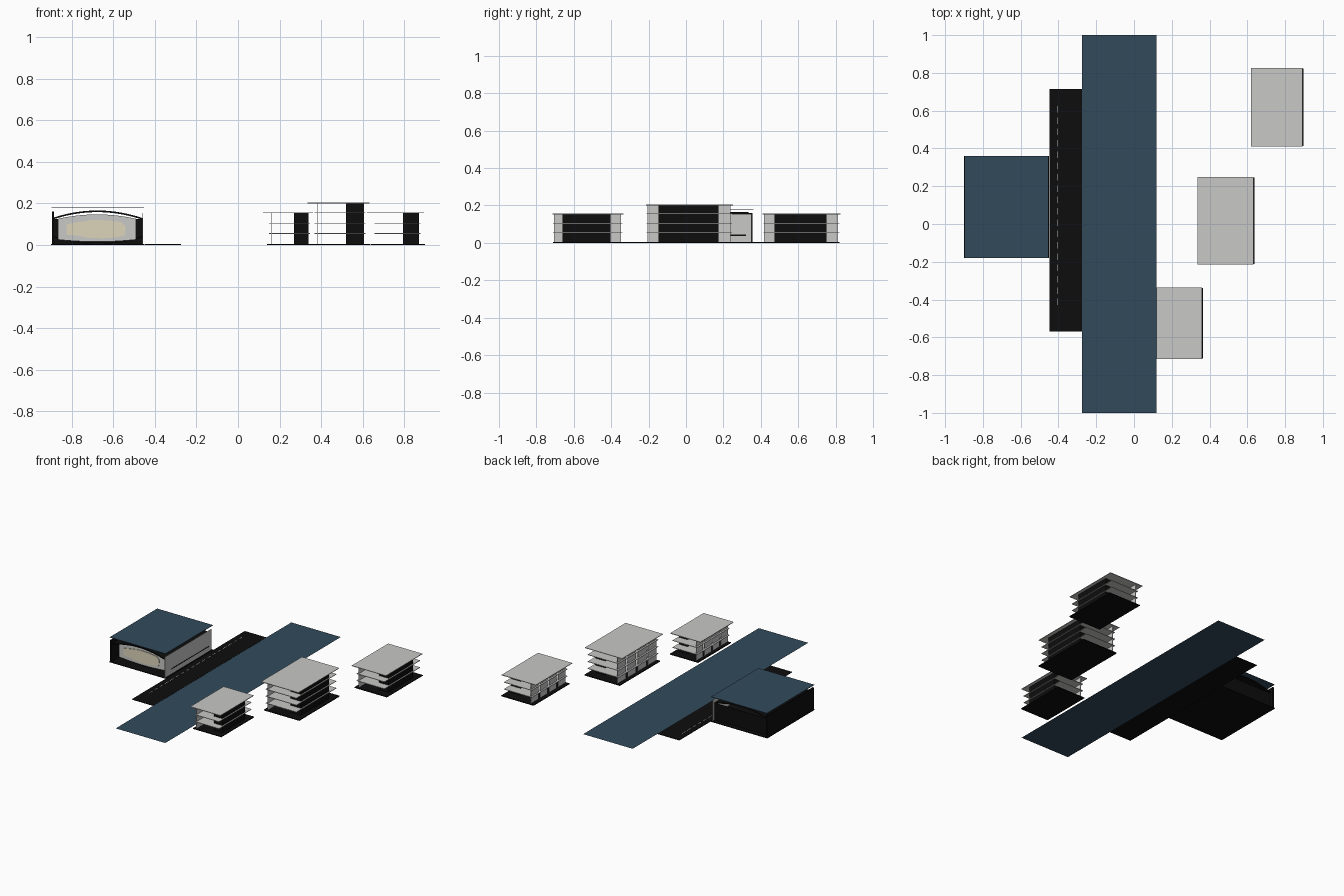
import bpy, bmesh, math

if "Cube" in bpy.data.objects:
    bpy.data.objects.remove(bpy.data.objects["Cube"])


def material(name, r, g, b):
    m = bpy.data.materials.new(name)
    m.diffuse_color = (r, g, b, 1)
    m.use_nodes = True
    m.node_tree.nodes["Principled BSDF"].inputs["Base Color"].default_value = m.diffuse_color
    return m


BLACK = material("black", 0.004, 0.004, 0.004)
GREY = material("light grey", 0.58, 0.58, 0.57)
BLUE = material("slate blue", 0.032, 0.068, 0.105)
SAND = material("sand", 0.72, 0.66, 0.5)


def finish(name, bm, mat):
    bmesh.ops.recalc_face_normals(bm, faces=bm.faces)
    me = bpy.data.meshes.new(name)
    bm.to_mesh(me)
    bm.free()
    me.materials.append(mat)
    ob = bpy.data.objects.new(name, me)
    bpy.context.collection.objects.link(ob)
    return ob


def boxes(name, mat, items):
    """One object from boxes given as (x0, x1, y0, y1, z0, z1)."""
    bm = bmesh.new()
    for x0, x1, y0, y1, z0, z1 in items:
        vs = bmesh.ops.create_cube(bm, size=1)["verts"]
        for v in vs:
            v.co = (x0 if v.co.x < 0 else x1,
                    y0 if v.co.y < 0 else y1,
                    z0 if v.co.z < 0 else z1)
    return finish(name, bm, mat)


def sheet(name, mat, x0, x1, y0, y1, z):
    bm = bmesh.new()
    bm.faces.new([bm.verts.new(p) for p in
                  ((x0, y0, z), (x1, y0, z), (x1, y1, z), (x0, y1, z))])
    return finish(name, bm, mat)


def prism(name, mat, profile, y0, y1):
    """Extrude an x-z outline along y."""
    bm = bmesh.new()
    f = bm.faces.new([bm.verts.new((x, y0, z)) for x, z in profile])
    ext = bmesh.ops.extrude_face_region(bm, geom=[f])["geom"]
    for v in ext:
        if isinstance(v, bmesh.types.BMVert):
            v.co.y = y1
    return finish(name, bm, mat)


def arc(x0, x1, z_end, z_mid, n=20):
    pts = []
    for i in range(n + 1):
        t = i / n
        pts.append((x0 + (x1 - x0) * t, z_end + (z_mid - z_end) * (1 - (2 * t - 1) ** 2)))
    return pts


def shell(name, mat, x0, x1, z_end, z_mid, thick, y0, y1):
    top = arc(x0, x1, z_end, z_mid)
    return prism(name, mat, top + [(x, z - thick) for x, z in reversed(top)], y0, y1)


# River and road
sheet("river", BLUE, -0.275, 0.12, -1, 1, 0.003)
boxes("road", BLACK, [(-0.447, -0.275, -0.57, 0.715, 0, 0.004)])
boxes("road_dashes", GREY, [(-0.408, -0.404, -0.43 + i * 0.06, -0.395 + i * 0.06, 0.003, 0.0048)
                            for i in range(18)])

# Hall
boxes("hall_base", BLACK, [(-0.9, -0.45, -0.18, 0.36, 0, 0.005)])
boxes("hall_roof", BLUE, [(-0.897, -0.452, -0.18, 0.36, 0.178, 0.181)])
boxes("hall_left_wall", BLACK, [(-0.895, -0.885, -0.18, 0.355, 0.005, 0.16)])
boxes("hall_right_wall", GREY, [(-0.459, -0.457, -0.18, 0.35, 0.005, 0.155)])
boxes("hall_back_wall", BLACK, [(-0.885, -0.459, 0.325, 0.329, 0.005, 0.125)])
shell("hall_upper_arch", BLACK, -0.892, -0.46, 0.13, 0.166, 0.008, -0.165, 0.335)
shell("hall_lower_arch", BLACK, -0.892, -0.456, 0.045, 0.012, 0.007, -0.11, 0.32)
prism("hall_front_wall", GREY,
      arc(-0.865, -0.49, 0.126, 0.147) + list(reversed(arc(-0.865, -0.49, 0.026, 0.016))),
      -0.122, -0.118)
prism("hall_mural", SAND,
      [(-0.825, 0.05), (-0.77, 0.045), (-0.72, 0.035), (-0.65, 0.032), (-0.59, 0.036),
       (-0.545, 0.045), (-0.54, 0.09), (-0.56, 0.11), (-0.62, 0.118), (-0.7, 0.12),
       (-0.77, 0.11), (-0.825, 0.1)], -0.126, -0.122)


# Apartment blocks: base, floor slabs, roof, glazed core, facade panels
def block(name, roof, core, x_mid, floors):
    x0, x1, y0, y1 = roof
    cx0, cx1, cy0, cy1 = core
    top = floors[-1]
    boxes(name + "_base", BLACK, [(x0 + 0.02, x1 + 0.005, y0 + 0.003, y1 - 0.003, 0, 0.006)])
    boxes(name + "_roof", GREY, [(x0, x1, y0, y1, top - 0.002, top + 0.002)])
    boxes(name + "_floors", GREY, [(x_mid, cx1 + 0.008, y0 + 0.005, y1 - 0.005, z - 0.0018, z + 0.0018)
                                   for z in floors[:-1]])
    boxes(name + "_core", BLACK, [(cx0, cx1, cy0, cy1, 0.005, top - 0.002)])
    # panels with narrow openings, repeated on each storey
    w0, w1 = y0 + 0.008, y1 - 0.012
    cuts = [0, 0.22, 0.26, 0.48, 0.52, 0.74, 0.78, 1]
    items = []
    for za, zb in zip([0.005] + floors[:-1], floors):
        for a, b in zip(cuts[::2], cuts[1::2]):
            items.append((x_mid + 0.012, x_mid + 0.014, w0 + (w1 - w0) * a,
                          w0 + (w1 - w0) * b, za, zb - 0.001))
    boxes(name + "_panels", GREY, items)


block("front_block", (0.12, 0.36, -0.715, -0.335), (0.27, 0.338, -0.66, -0.404),
      0.15, [0.055, 0.105, 0.155])
block("middle_block", (0.335, 0.632, -0.215, 0.25), (0.52, 0.605, -0.147, 0.174),
      0.368, [0.055, 0.105, 0.155, 0.202])
block("back_block", (0.62, 0.893, 0.41, 0.825), (0.793, 0.87, 0.473, 0.75),
      0.655, [0.055, 0.105, 0.155])
